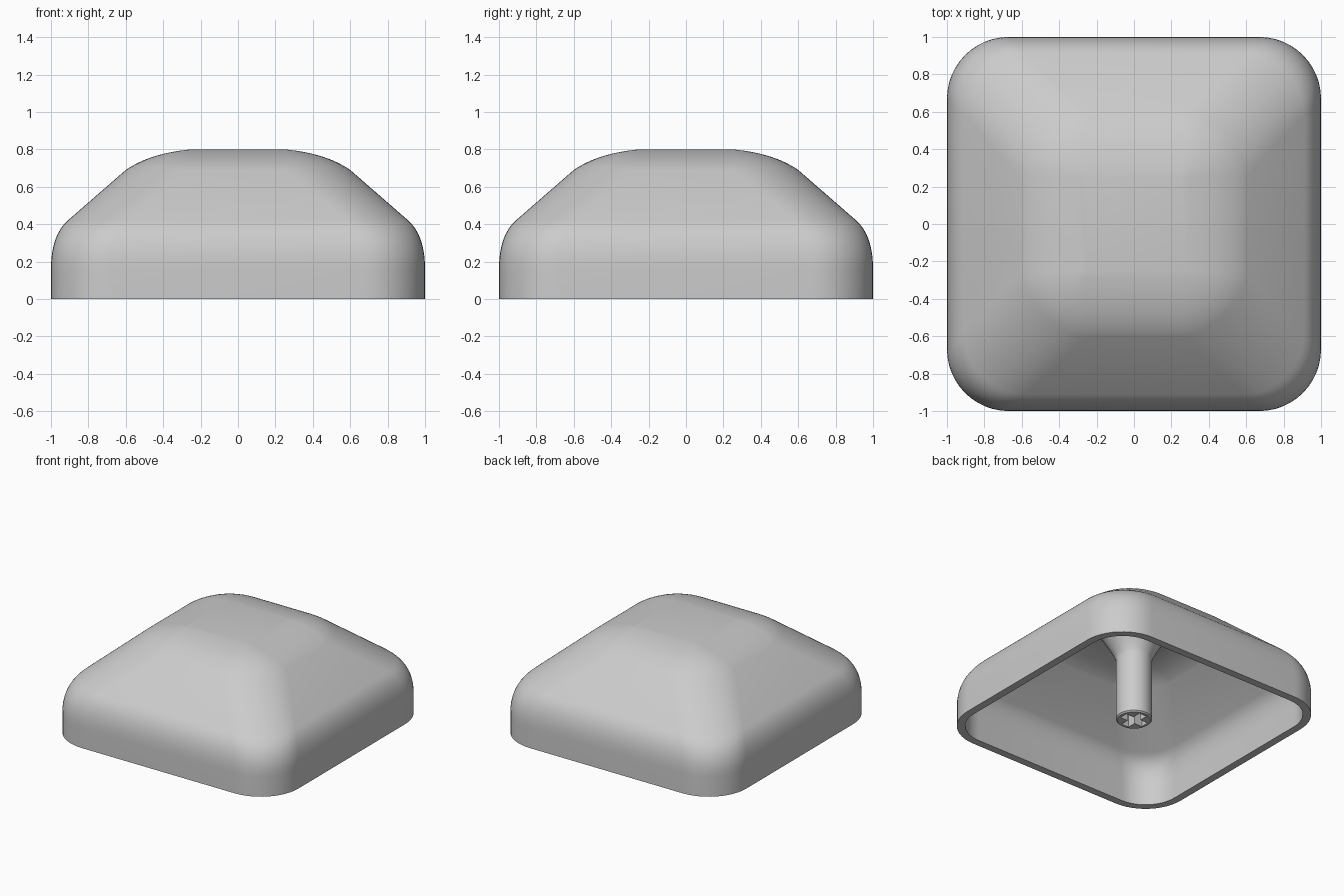
import bpy, bmesh, math
from mathutils import Vector

cube = bpy.data.objects.get("Cube")
if cube:
    bpy.data.objects.remove(cube)

grey = bpy.data.materials.new("light grey plastic")
grey.use_nodes = True
colour = (0.6, 0.6, 0.6, 1)
grey.diffuse_color = colour
grey.node_tree.nodes["Principled BSDF"].inputs["Base Color"].default_value = colour


def finish(name, bm, smooth=True):
    bmesh.ops.remove_doubles(bm, verts=bm.verts, dist=1e-5)
    bmesh.ops.recalc_face_normals(bm, faces=bm.faces)
    mesh = bpy.data.meshes.new(name)
    bm.to_mesh(mesh)
    bm.free()
    obj = bpy.data.objects.new(name, mesh)
    bpy.context.collection.objects.link(obj)
    mesh.materials.append(grey)
    bpy.ops.object.select_all(action='DESELECT')
    obj.select_set(True)
    bpy.context.view_layer.objects.active = obj
    if smooth:
        bpy.ops.object.shade_smooth_by_angle(angle=math.radians(35))
    return obj


def loft(bm, rings):
    """Skin a stack of equal point rings and close both ends."""
    loops = [[bm.verts.new(p) for p in ring] for ring in rings]
    n = len(loops[0])
    for a, b in zip(loops, loops[1:]):
        for i in range(n):
            j = (i + 1) % n
            bm.faces.new((a[i], a[j], b[j], b[i]))
    bm.faces.new(loops[0])
    bm.faces.new(loops[-1])


def bezier(a, b, c, steps):
    a, b, c = Vector(a), Vector(b), Vector(c)
    ts = [i / steps for i in range(steps + 1)]
    return [a * (1 - t) ** 2 + b * 2 * t * (1 - t) + c * t * t for t in ts]


def rounded_square(half, centre, z, steps=12):
    """Square ring whose corner arcs are centred at +-centre."""
    r = half - centre
    ring = []
    for k, (sx, sy) in enumerate([(1, 1), (-1, 1), (-1, -1), (1, -1)]):
        for i in range(steps + 1):
            a = math.pi / 2 * (k + i / steps)
            ring.append((sx * centre + r * math.cos(a), sy * centre + r * math.sin(a), z))
    return ring


# Side profile: upright skirt, rounded shoulder, slope, domed crown
# Each point is half width, height, corner centre
profile = [Vector((1, 0, 0.67))]
profile += bezier((1, 0.16, 0.67), (1, 0.34, 0.67), (0.91, 0.42, 0.58), 10)
profile += bezier((0.6, 0.69, 0.25), (0.47, 0.78, 0.25), (0.25, 0.8, 0.25), 12)

# Inner wall: the same profile moved inwards by the wall thickness
wall = 0.06
inner = []
for i, p in enumerate(profile):
    d = profile[min(i + 1, len(profile) - 1)] - profile[max(i - 1, 0)]
    normal = Vector((d.y, -d.x)).normalized()
    inner.append((max(p.x - normal.x * wall, p.z), p.y - normal.y * wall, p.z))

# Hollow cap shell
bm = bmesh.new()
loft(bm, [rounded_square(h, c, z) for h, z, c in reversed(inner)]
     + [rounded_square(h, c, z) for h, z, c in profile])
finish("cap_shell", bm)

# Round stem, flaring where it meets the ceiling
stem_profile = [(0.12, 0), (0.13, 0.01), (0.13, 0.48)]
stem_profile += [tuple(p) for p in bezier((0.13, 0.5), (0.14, 0.55), (0.27, 0.75), 6)]
bm = bmesh.new()
sides = 48
loft(bm, [[(r * math.cos(math.tau * i / sides), r * math.sin(math.tau * i / sides), z)
           for i in range(sides)] for r, z in stem_profile])
stem = finish("stem", bm)

# Cross-shaped socket cut into the stem
arm, width = 0.1, 0.032
quarter = [(arm, -width), (arm, width), (width, width)]
bm = bmesh.new()
outline = []
for k in range(4):
    c, s = round(math.cos(k * math.pi / 2)), round(math.sin(k * math.pi / 2))
    outline += [(x * c - y * s, x * s + y * c) for x, y in quarter]
loft(bm, [[(x, y, z) for x, y in outline] for z in (-0.1, 0.3)])
cutter = finish("socket_cutter", bm, smooth=False)
cutter.hide_render = True

cut = stem.modifiers.new("socket", 'BOOLEAN')
cut.operation = 'DIFFERENCE'
cut.solver = 'EXACT'
cut.object = cutter
bpy.ops.object.select_all(action='DESELECT')
stem.select_set(True)
bpy.context.view_layer.objects.active = stem
bpy.ops.object.modifier_move_to_index(modifier=cut.name, index=0)
bpy.ops.object.modifier_apply(modifier=cut.name)
bpy.data.objects.remove(cutter)
bpy.ops.object.shade_smooth_by_angle(angle=math.radians(35))
